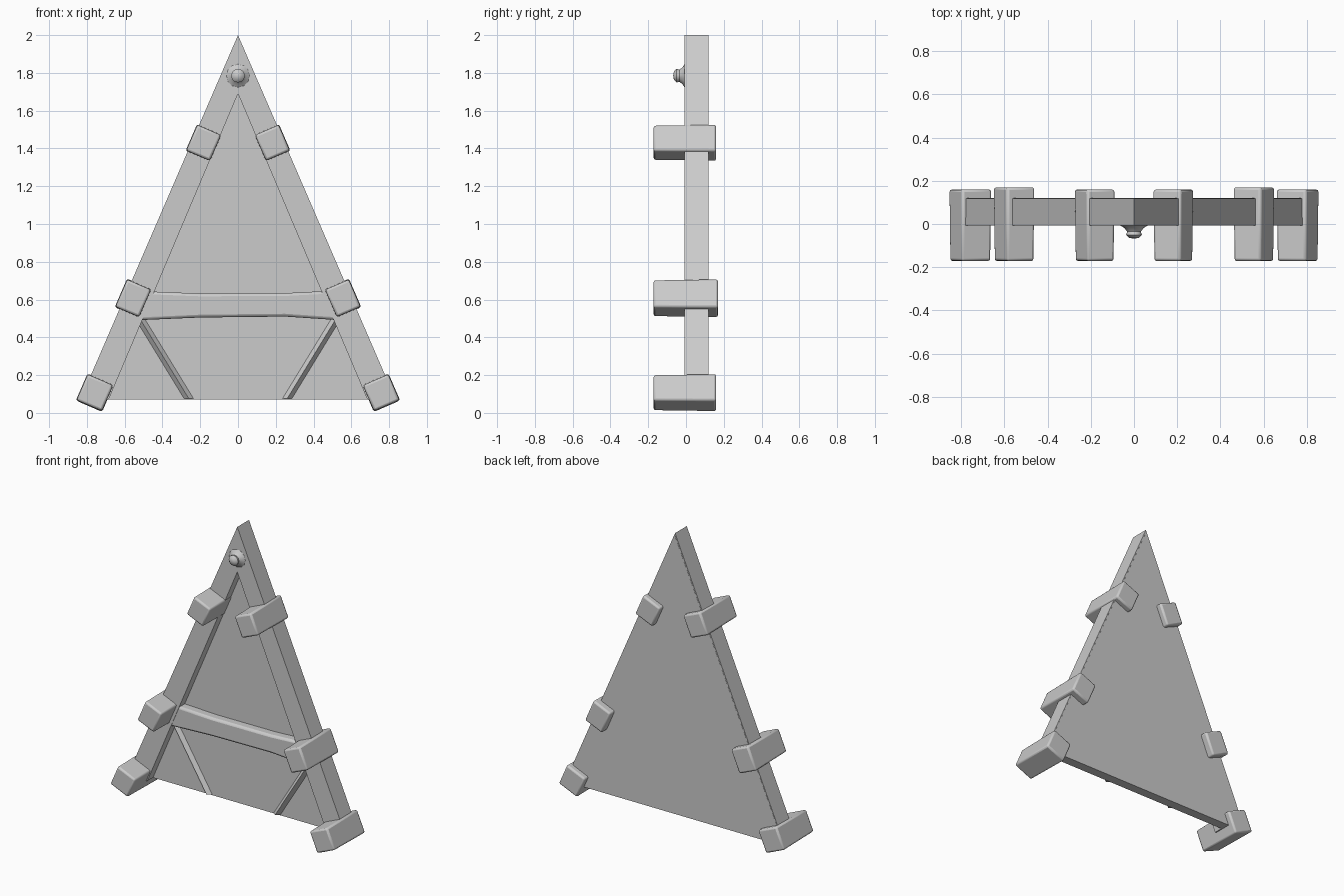
import bpy, bmesh, math
from mathutils import Matrix, Vector

cube = bpy.data.objects.get("Cube")
if cube:
    bpy.data.objects.remove(cube, do_unlink=True)

grey = bpy.data.materials.new("stone grey")
grey.use_nodes = True
grey.diffuse_color = (0.6, 0.6, 0.6, 1)
grey.node_tree.nodes["Principled BSDF"].inputs["Base Color"].default_value = (0.6, 0.6, 0.6, 1)

LEAN = math.atan2(0.835, 1.93)   # tilt of the side rails from vertical
BACK = 0.12


def finish(name, bm, bevel=0.0):
    bmesh.ops.recalc_face_normals(bm, faces=bm.faces)
    mesh = bpy.data.meshes.new(name)
    bm.to_mesh(mesh)
    bm.free()
    mesh.materials.append(grey)
    obj = bpy.data.objects.new(name, mesh)
    bpy.context.collection.objects.link(obj)
    if bevel:
        mod = obj.modifiers.new("soft edges", 'BEVEL')
        mod.width, mod.segments = bevel, 2
    bpy.ops.object.select_all(action='DESELECT')
    obj.select_set(True)
    bpy.context.view_layer.objects.active = obj
    bpy.ops.object.shade_smooth_by_angle(angle=math.radians(40))
    return obj


def prism(name, outline, front, back, bevel=0.0):
    """Extrude an x-z outline from front to back."""
    bm = bmesh.new()
    face = bm.faces.new([bm.verts.new((x, back, z)) for x, z in outline])
    new = bmesh.ops.extrude_face_region(bm, geom=[face])["geom"]
    verts = [v for v in new if isinstance(v, bmesh.types.BMVert)]
    bmesh.ops.translate(bm, verts=verts, vec=(0, front - back, 0))
    return finish(name, bm, bevel)


# Flat back panel, set behind the frame
prism("back_panel", [(-0.83, 0.07), (0.83, 0.07), (0, 1.98)], 0.055, BACK)

# Two side rails meeting in a point
prism("side_rails", [(0, 2), (0.835, 0.07), (0.685, 0.07), (0, 1.69),
                     (-0.685, 0.07), (-0.835, 0.07)], -0.008, BACK - 0.001)

# Slightly sagging cross rail
prism("cross_rail", [(-0.52, 0.645), (-0.2, 0.632), (0.25, 0.634), (0.52, 0.648),
                     (0.55, 0.49), (0.25, 0.51), (-0.2, 0.505), (-0.55, 0.49)],
      -0.005, 0.1, 0.015)

# Square binding blocks: side distance, height, width, length
blocks = [("upper", 0.182, 1.43, 0.142, 0.155, 0.16),
          ("middle", 0.555, 0.607, 0.142, 0.165, 0.17),
          ("lower", 0.758, 0.107, 0.152, 0.156, 0.16)]
for side, s in (("left", 1), ("right", -1)):
    for level, x, z, width, length, back in blocks:
        bm = bmesh.new()
        bmesh.ops.create_cube(bm, size=1)
        bmesh.ops.scale(bm, vec=(width, back + 0.172, length), verts=bm.verts)
        # taper the front end a little
        for v in bm.verts:
            if v.co.y < 0:
                v.co.x *= 0.96
                v.co.z *= 0.95
        turn = Matrix.Rotation(s * LEAN, 4, 'Y').inverted()
        bmesh.ops.transform(bm, matrix=Matrix.Translation((s * x, (back - 0.172) / 2, z)) @ turn,
                            verts=bm.verts)
        finish(f"{level}_block_{side}", bm, 0.012)

    # Shallow diagonal crease below the cross rail
    bm = bmesh.new()
    top, low = Vector((s * 0.52, 0, 0.5)), Vector((s * 0.26, 0, 0.075))
    rings = []
    for p in (top, low):
        rings.append([bm.verts.new((p.x + d, y, p.z))
                      for d, y in ((-0.03, 0.06), (0, 0.03), (0.03, 0.06))])
    for i in range(3):
        j = (i + 1) % 3
        bm.faces.new((rings[0][i], rings[0][j], rings[1][j], rings[1][i]))
    for ring in rings:
        bm.faces.new(ring)
    finish(f"panel_crease_{side}", bm)

# Small flared peg near the tip
bm = bmesh.new()
profile = [(0.075, 0.0), (0.045, -0.018), (0.032, -0.035), (0.036, -0.05), (0.022, -0.064), (0, -0.068)]
verts = [bm.verts.new((r, y, 0)) for r, y in profile]
edges = [bm.edges.new(pair) for pair in zip(verts, verts[1:])]
bmesh.ops.spin(bm, geom=verts + edges, cent=(0, 0, 0), axis=(0, 1, 0),
               angle=math.tau, steps=12)
bmesh.ops.remove_doubles(bm, verts=bm.verts, dist=0.0005)
bmesh.ops.translate(bm, verts=bm.verts, vec=(0, 0, 1.785))
finish("peg", bm)
